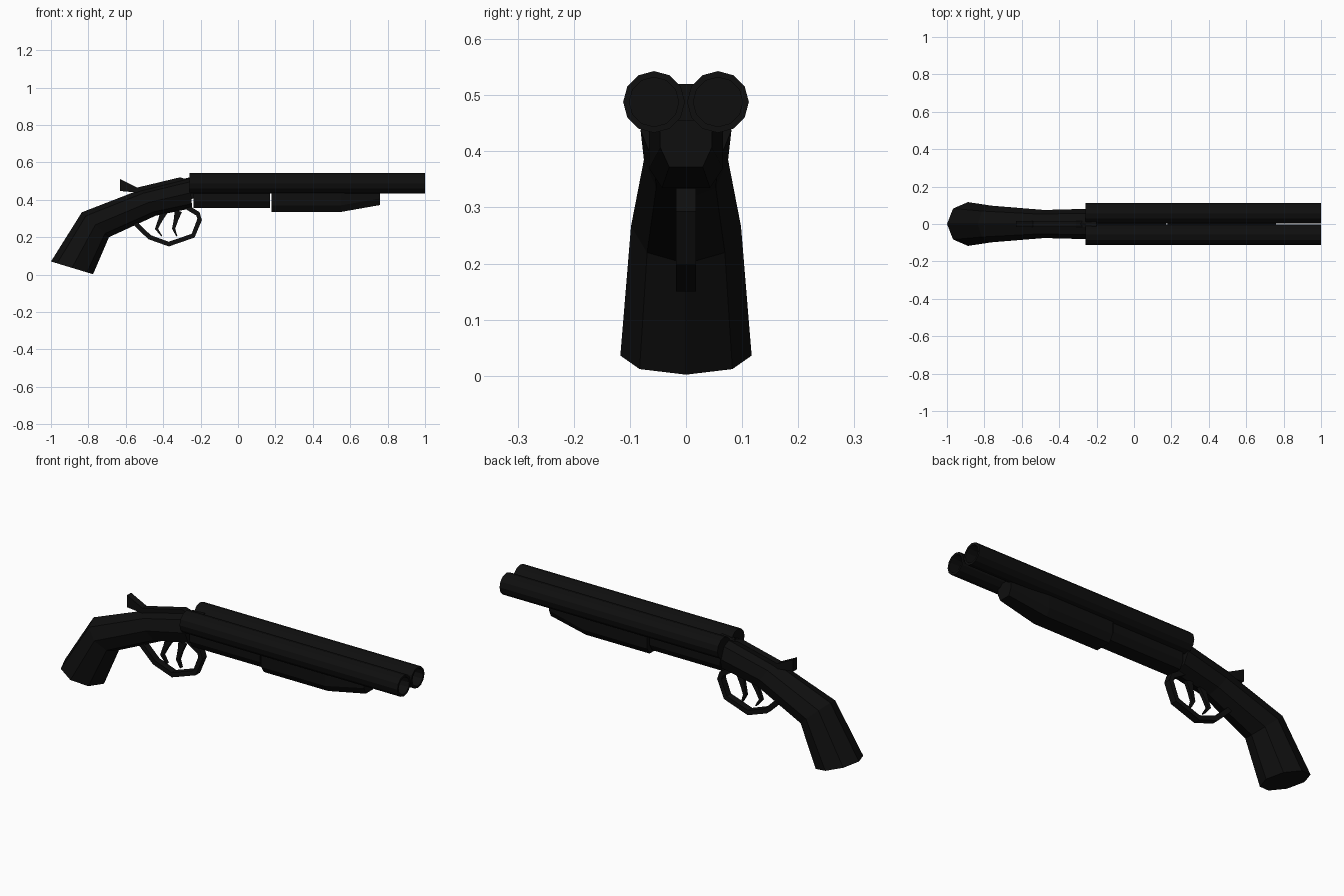
import bpy, math
from mathutils import Vector

cube = bpy.data.objects.get("Cube")
if cube:
    bpy.data.objects.remove(cube, do_unlink=True)

black = bpy.data.materials.new("matte_black")
black.use_nodes = True
tone = (0.0045, 0.0045, 0.0045, 1)
black.diffuse_color = tone
bsdf = black.node_tree.nodes["Principled BSDF"]
bsdf.inputs["Base Color"].default_value = tone
bsdf.inputs["Roughness"].default_value = 0.8


def loft(name, rings):
    """Skin a list of equal rings and cap both ends."""
    n = len(rings[0])
    verts = [p for ring in rings for p in ring]
    faces = []
    for r in range(len(rings) - 1):
        for i in range(n):
            j = (i + 1) % n
            faces.append((r * n + i, r * n + j, (r + 1) * n + j, (r + 1) * n + i))
    faces.append(tuple(reversed(range(n))))
    faces.append(tuple(range(len(verts) - n, len(verts))))
    mesh = bpy.data.meshes.new(name)
    mesh.from_pydata(verts, [], faces)
    mesh.materials.append(black)
    obj = bpy.data.objects.new(name, mesh)
    bpy.context.collection.objects.link(obj)
    bpy.context.view_layer.objects.active = obj
    bpy.ops.object.select_all(action='DESELECT')
    obj.select_set(True)
    bpy.ops.object.mode_set(mode='EDIT')
    bpy.ops.mesh.select_all(action='SELECT')
    bpy.ops.mesh.normals_make_consistent(inside=False)
    bpy.ops.object.mode_set(mode='OBJECT')
    return obj


def plate(name, outline, half):
    """Extrude an x-z outline across y."""
    return loft(name, [[(x, y, z) for x, z in outline] for y in (-half, half)])


def ribbon(name, path, half, widths):
    """Rectangular bar following an x-z path, with a thickness at each point."""
    pts = [Vector(p) for p in path]
    rings = []
    for i, p in enumerate(pts):
        d = (pts[min(i + 1, len(pts) - 1)] - pts[max(i - 1, 0)]).normalized()
        side = Vector((-d.y, d.x)) * widths[i] / 2
        a, b = p + side, p - side
        rings.append([(a.x, -half, a.y), (a.x, half, a.y),
                      (b.x, half, b.y), (b.x, -half, b.y)])
    return loft(name, rings)


# Twin barrels with open bores
def circle(x, y, z, r):
    return [(x, y + r * math.sin(math.tau * k / 12), z + r * math.cos(math.tau * k / 12))
            for k in range(12)]


for side, y in (("right", -0.057), ("left", 0.057)):
    loft(side + "_barrel", [circle(x, y, 0.488, r) for x, r in
                            ((-0.26, 0.055), (1, 0.055), (1, 0.044), (0.9, 0.044))])

# Eight-sided grip: top point, bottom point and half width of each section
sections = [((-1, 0.07), (-0.775, 0.002), 0.117),
            ((-0.835, 0.333), (-0.69, 0.2), 0.098),
            ((-0.52, 0.455), (-0.44, 0.315), 0.075),
            ((-0.258, 0.52), (-0.245, 0.355), 0.081)]
rings = []
for top, bottom, half in sections:
    a, b = Vector(top), Vector(bottom)
    ring = []
    for k in range(8):
        t = math.tau * k / 8
        p = (a + b) / 2 + (a - b) / 2 * math.cos(t)
        ring.append((p.x, half * math.sin(t), p.y))
    rings.append(ring)
loft("grip", rings)

# Top lever lying along the tang
plate("top_lever", [(-0.63, 0.51), (-0.54, 0.465), (-0.31, 0.52), (-0.26, 0.505),
                    (-0.26, 0.44), (-0.5, 0.435), (-0.63, 0.447)], 0.017)
plate("breech_block", [(-0.275, 0.515), (-0.2, 0.52), (-0.2, 0.42), (-0.26, 0.4)], 0.017)


# Under-barrel parts with chamfered lower edges
def under(x, low, half):
    return [(x, -half, 0.455), (x, half, 0.455), (x, half, low + 0.035),
            (x, half * 0.65, low), (x, -half * 0.65, low), (x, -half, low + 0.035)]


loft("barrel_lug", [under(-0.238, 0.355, 0.06), under(0.17, 0.355, 0.06)])
loft("forend", [under(0.18, 0.335, 0.066), under(0.55, 0.335, 0.066),
                under(0.76, 0.372, 0.046)])

# Trigger guard and the two triggers
ribbon("trigger_guard",
       [(-0.575, 0.31), (-0.545, 0.27), (-0.473, 0.2), (-0.37, 0.163),
        (-0.24, 0.208), (-0.205, 0.295), (-0.215, 0.325), (-0.28, 0.365)],
       0.018, [0.025] * 8)
hook = [(0.03, 0.34), (0.01, 0.295), (-0.012, 0.245), (0.016, 0.206)]
for name, x, y, sway in (("rear_trigger", -0.424, 0.01, 1), ("front_trigger", -0.337, -0.01, 0.6)):
    ribbon(name, [(x + dx * sway, z) for dx, z in hook], 0.009, [0.04, 0.024, 0.017, 0.006])
